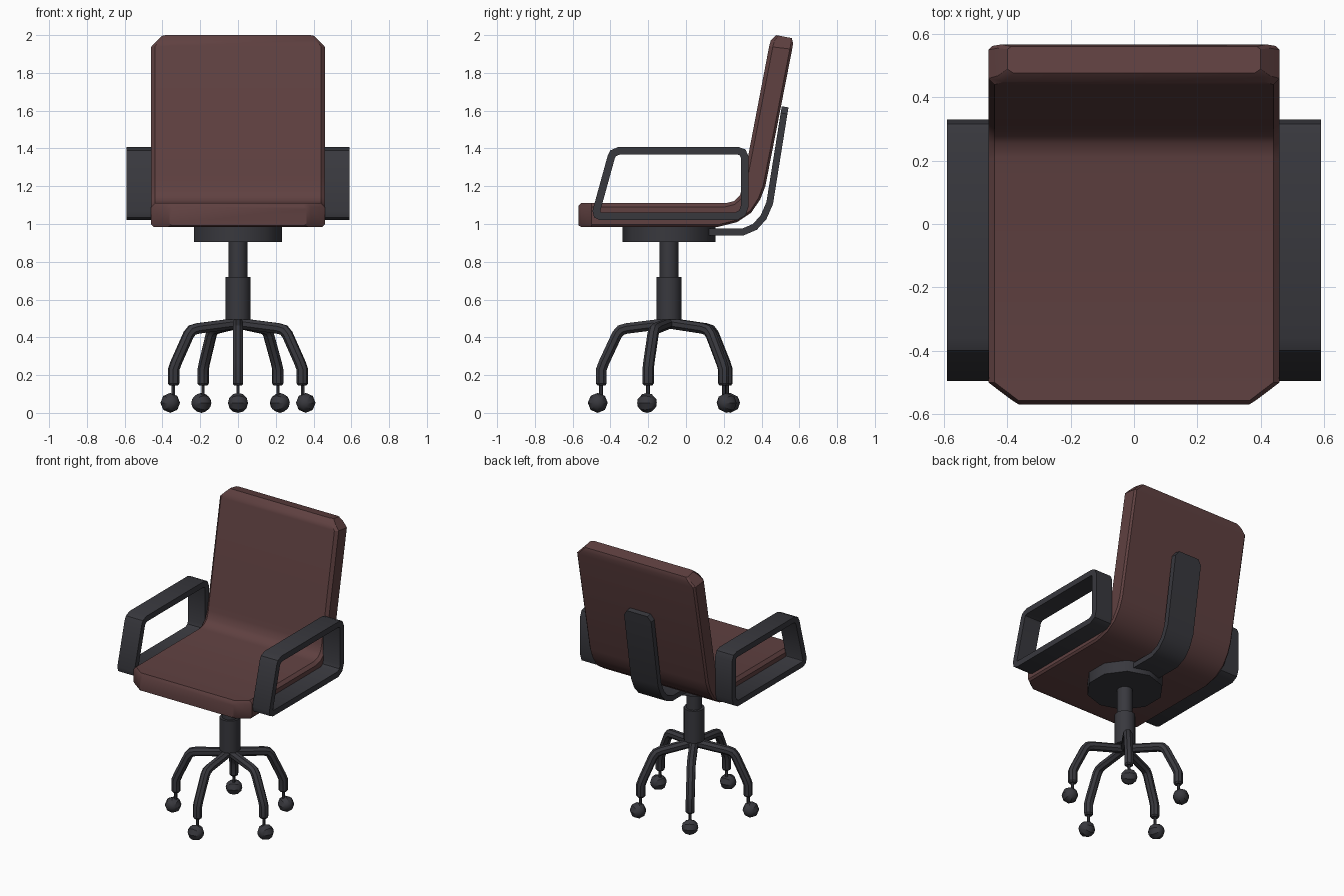
import bpy, bmesh, math
from mathutils import Vector, Matrix

if "Cube" in bpy.data.objects:
    bpy.data.objects.remove(bpy.data.objects["Cube"])


def material(name, rgb):
    m = bpy.data.materials.new(name)
    m.diffuse_color = (*rgb, 1)
    m.use_nodes = True
    m.node_tree.nodes["Principled BSDF"].inputs["Base Color"].default_value = m.diffuse_color
    return m


BROWN = material("brown leather", (0.115, 0.052, 0.052))
DARK = material("dark grey plastic", (0.040, 0.040, 0.048))
CY = -0.09  # y of the swivel axis


def finish(name, bm, mat, angle=32):
    bmesh.ops.recalc_face_normals(bm, faces=bm.faces)
    me = bpy.data.meshes.new(name)
    bm.to_mesh(me)
    bm.free()
    me.materials.append(mat)
    me.shade_smooth()
    me.set_sharp_from_angle(angle=math.radians(angle))
    ob = bpy.data.objects.new(name, me)
    bpy.context.collection.objects.link(ob)
    return ob


def loft(name, rings, mat, closed=False):
    """Skin equal-sized rings of points; cap the ends unless closed."""
    bm = bmesh.new()
    vs = [[bm.verts.new(p) for p in r] for r in rings]
    n, k = len(vs), len(vs[0])
    for i in range(n if closed else n - 1):
        a, b = vs[i], vs[(i + 1) % n]
        for j in range(k):
            bm.faces.new((a[j], a[(j + 1) % k], b[(j + 1) % k], b[j]))
    if not closed:
        bm.faces.new(vs[0])
        bm.faces.new(vs[-1])
    return finish(name, bm, mat)


def miters(path, closed=False):
    """Mitred normal for each point of a 2D path."""
    pts = [Vector(p) for p in path]
    out = []
    for i, p in enumerate(pts):
        d0 = (p - pts[i - 1]).normalized() if (i or closed) else None
        last = i == len(pts) - 1
        d1 = (pts[(i + 1) % len(pts)] - p).normalized() if (closed or not last) else d0
        d0 = d0 or d1
        t = (d0 + d1).normalized()
        out.append(Vector((-t.y, t.x)) / max(t.dot(d1), 0.5))
    return pts, out


def cylinder(name, r, z0, z1, sides, x=0, y=CY):
    bm = bmesh.new()
    rot = Matrix.Rotation(math.pi / 2, 4, 'Z')
    bmesh.ops.create_cone(bm, cap_ends=True, segments=sides, radius1=r, radius2=r,
                          depth=z1 - z0,
                          matrix=Matrix.Translation((x, y, (z0 + z1) / 2)) @ rot)
    # put a corner on the y axis whatever the primitive's start angle is
    v = max(bm.verts, key=lambda q: q.co.y)
    turn = math.atan2(v.co.x - x, v.co.y - y)
    bmesh.ops.rotate(bm, verts=bm.verts, cent=(x, y, 0), matrix=Matrix.Rotation(turn, 3, 'Z'))
    return finish(name, bm, DARK, 40)


# Cushion: stations of (inner yz, outer yz, half width) from seat front to back top
stations = [
    ((-.570, 1.095), (-.570, .993), .363), ((-.557, 1.11), (-.555, .985), .385),
    ((-.50, 1.11), (-.50, .985), .46), ((.21, 1.11), (.17, .985), .46),
    ((.255, 1.121), (.27, 1.010), .46), ((.285, 1.15), (.345, 1.06), .46),
    ((.300, 1.20), (.393, 1.13), .46), ((.310, 1.26), (.42, 1.20), .46),
    ((.440, 1.94), (.562, 1.925), .46), ((.449, 1.972), (.567, 1.955), .43),
    ((.476, 2.0), (.560, 1.984), .40)]
rings = []
for a, b, w in stations:
    a, b = Vector(a), Vector(b)
    half = [(w - .02, a), (w, a.lerp(b, .16)), (w, a.lerp(b, .9)), (w - .012, b)]
    rings.append([(x, p.x, p.y) for x, p in half] +
                 [(-x, p.x, p.y) for x, p in reversed(half)])
loft("seat_and_back_cushion", rings, BROWN)

# Armrests: flat band bent around a closed loop
loop = [(-.495, 1.07), (-.415, 1.36), (-.40, 1.39), (-.36, 1.407), (.28, 1.407),
        (.315, 1.395), (.33, 1.36), (.33, 1.09), (.315, 1.045), (.27, 1.02),
        (-.455, 1.02), (-.487, 1.035)]
pts, nor = miters(loop, True)
for side, label in ((-1, "left"), (1, "right")):
    rings = []
    for p, n in zip(pts, nor):
        q = p - n * .04
        rings.append([(side * .458, *p), (side * .59, *p), (side * .59, *q), (side * .458, *q)])
    loft(label + "_armrest", rings, DARK, True)

# Back support: bent flat bar from under the seat up the back
bar = [(.12, .957), (.30, .957), (.365, .985), (.41, 1.035), (.443, 1.11),
       (.519, 1.585), (.525, 1.62)]
pts, nor = miters(bar)
rings = []
for i, (p, n) in enumerate(zip(pts, nor)):
    w = .08 if i == len(pts) - 1 else .105
    a, b = p + n * .018, p - n * .018
    rings.append([(-w, *a), (w, *a), (w, *b), (-w, *b)])
loft("back_support", rings, DARK)

# Swivel plate and gas column
cylinder("seat_plate", .245, .905, .986, 10)
cylinder("upper_column", .05, .70, .92, 12)
cylinder("lower_column", .067, .495, .72, 12)

# Five bent legs with castors; angles measured from the front
leg_path = [(0, .475), (.225, .447), (.255, .438), (.275, .415), (.345, .265),
            (.358, .23), (.358, .155), (.358, .145)]
pts, nor = miters(leg_path)
for k, deg in enumerate((0, 72, 144, 211, 288), 1):
    t = math.radians(deg)
    out = Vector((math.sin(t), -math.cos(t), 0))
    across = Vector((math.cos(t), math.sin(t), 0))
    base = Vector((0, CY, 0))
    rings = []
    for i, (p, n) in enumerate(zip(pts, nor)):
        r = .022 if i == len(pts) - 1 else .03
        ring = []
        for j in range(8):
            a = math.radians(22.5 + 45 * j)
            q = p + n * (r * math.cos(a))
            ring.append(base + out * q.x + across * (r * math.sin(a)) + Vector((0, 0, q.y)))
        rings.append(ring)
    loft(f"leg_{k}", rings, DARK)
    pin = base + out * .36
    cylinder(f"castor_pin_{k}", .01, .08, .155, 6, pin.x, pin.y)
    ball = base + out * .377
    bm = bmesh.new()
    bmesh.ops.create_uvsphere(bm, u_segments=8, v_segments=6, radius=.053,
                              matrix=Matrix.Translation((ball.x, ball.y, .053))
                              @ Matrix.Rotation(t, 4, 'Z') @ Matrix.Rotation(math.pi / 2, 4, 'Y'))
    bmesh.ops.translate(bm, verts=bm.verts, vec=(0, 0, -min(v.co.z for v in bm.verts)))
    finish(f"castor_{k}", bm, DARK)
